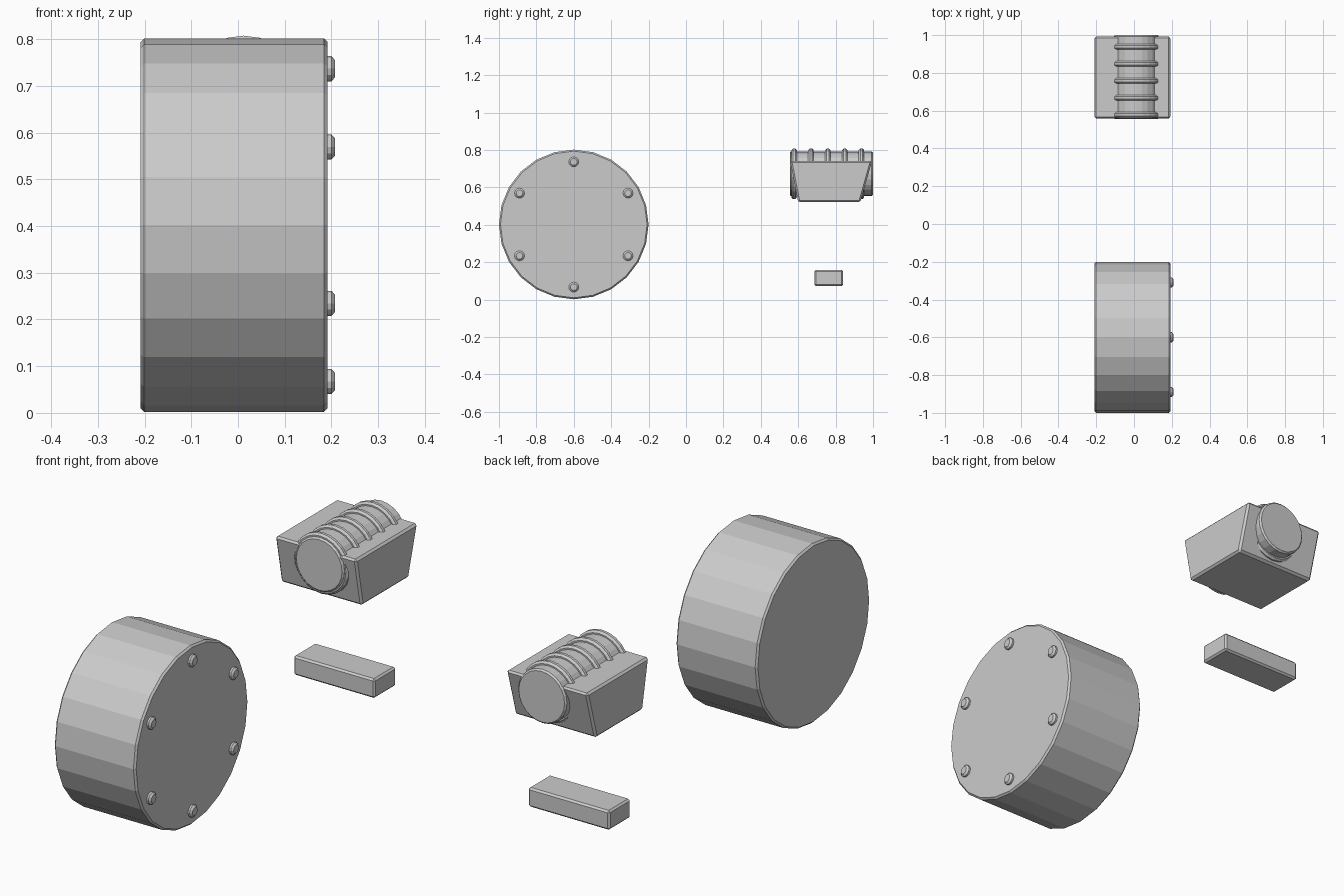
import bpy, bmesh
from math import sin, cos, pi
from mathutils import Matrix, Vector

if "Cube" in bpy.data.objects:
    bpy.data.objects.remove(bpy.data.objects["Cube"])


def finish(name, bm, bevel=0):
    """Turn a bmesh into a flat-shaded object with a one-step chamfer."""
    bmesh.ops.recalc_face_normals(bm, faces=bm.faces)
    mesh = bpy.data.meshes.new(name)
    bm.to_mesh(mesh)
    bm.free()
    ob = bpy.data.objects.new(name, mesh)
    bpy.context.collection.objects.link(ob)
    if bevel:
        mod = ob.modifiers.new("chamfer", 'BEVEL')
        mod.width = bevel
        mod.segments = 1
        mod.limit_method = 'ANGLE'
        mod.angle_limit = 0.6
    return ob


def lathe(name, profile, centre, axis, sides, closed=False):
    """Spin (radius, offset) rings around x or y; cap the ends or close into a ring."""
    bm = bmesh.new()
    rings = []
    for r, h in profile:
        ring = []
        for i in range(sides):
            a = 2 * pi * i / sides
            p = (h, r * cos(a), r * sin(a)) if axis == 'X' else (r * cos(a), h, r * sin(a))
            ring.append(bm.verts.new(Vector(centre) + Vector(p)))
        rings.append(ring)
    pairs = list(zip(rings, rings[1:]))
    if closed:
        pairs.append((rings[-1], rings[0]))
    else:
        bm.faces.new(rings[0])
        bm.faces.new(rings[-1])
    for a, b in pairs:
        for i in range(sides):
            j = (i + 1) % sides
            bm.faces.new((a[i], a[j], b[j], b[i]))
    return finish(name, bm)


def block(name, x, y_top, y_bottom, z, bevel):
    """Box whose front and back can slope between top and bottom."""
    bm = bmesh.new()
    bmesh.ops.create_cube(bm, size=2)
    for v in bm.verts:
        y = y_top if v.co.z > 0 else y_bottom
        v.co = (x[v.co.x > 0], y[v.co.y > 0], z[v.co.z > 0])
    return finish(name, bm, bevel)


LEFT, RIGHT = -0.209, 0.192

# Large drum with chamfered rims
DRUM = (0, -0.6, 0.402)
c = 0.008
lathe("drum", [(0.4 - c, LEFT), (0.4, LEFT + c), (0.4, RIGHT - c), (0.4 - c, RIGHT)],
      DRUM, 'X', 24)

# Ring of six bolts on the right face
for i in range(6):
    a = pi / 2 + i * pi / 3
    pos = (0, DRUM[1] + 0.335 * cos(a), DRUM[2] + 0.335 * sin(a))
    lathe(f"bolt_{i + 1}", [(0.027, RIGHT - 0.005), (0.027, 0.2), (0.018, 0.208)],
          pos, 'X', 12)

# Tapered housing
block("housing", (LEFT, RIGHT), (0.557, 0.995), (0.6, 0.932), (0.521, 0.741), 0.009)

# Roller lying in the housing
ROLL = (0.012, 0, 0.673)
lathe("roller", [(0.113, 0.555), (0.12, 0.562), (0.12, 0.993), (0.113, 1.0)],
      ROLL, 'Y', 24)

# Five raised bands around the roller
for i in range(5):
    y = 0.578 + 0.09 * i
    prof = [(0.12 + 0.016 * cos(k * pi / 4 + pi / 8), y + 0.016 * sin(k * pi / 4 + pi / 8))
            for k in range(8)]
    lathe(f"band_{i + 1}", prof, ROLL, 'Y', 24, closed=True)

# Small cross bar below
block("cross_bar", (LEFT, RIGHT), (0.687, 0.84), (0.687, 0.84), (0.073, 0.159), 0.008)
